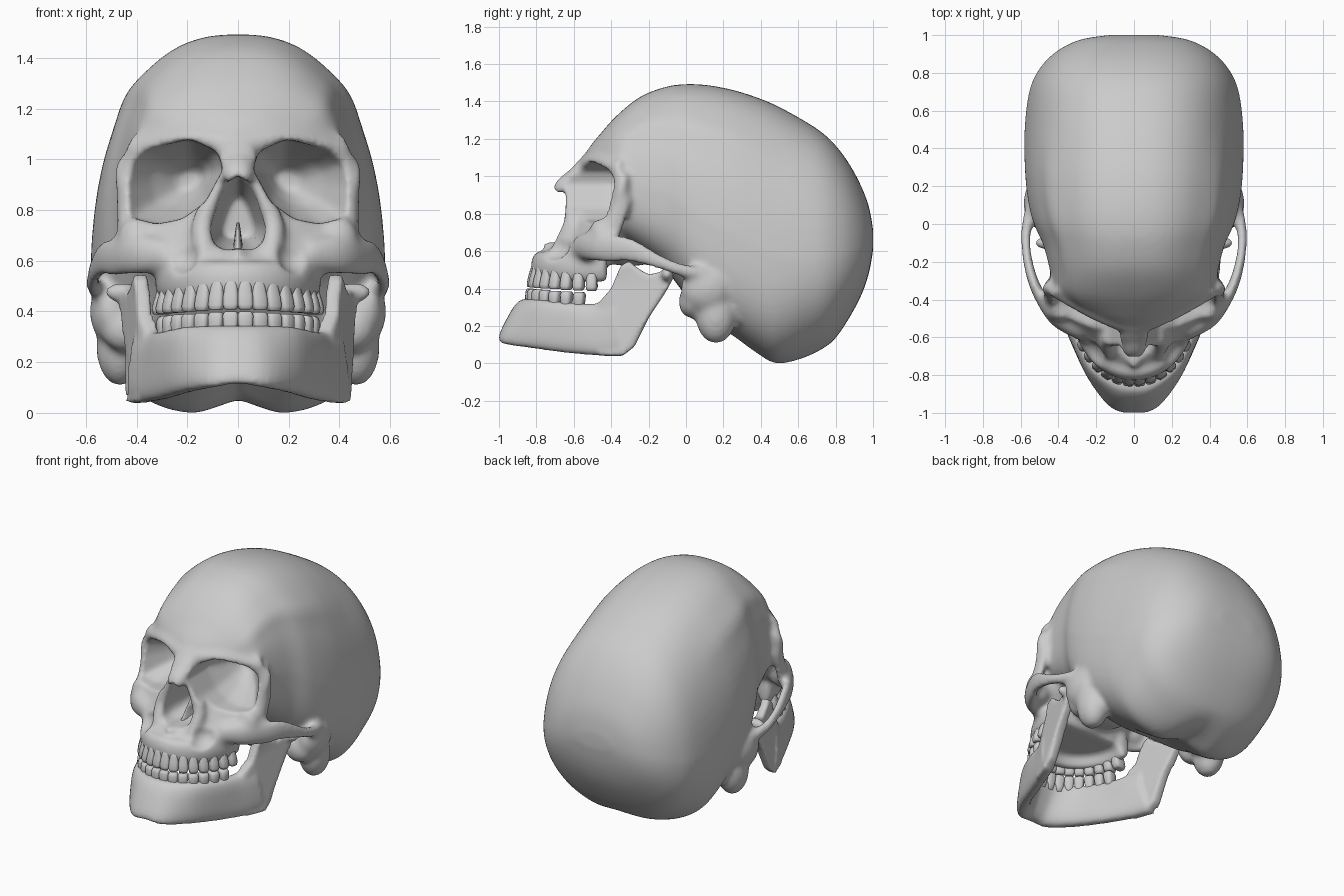
import bpy, bmesh, math
from mathutils import Vector, Matrix

if "Cube" in bpy.data.objects:
    bpy.data.objects.remove(bpy.data.objects["Cube"])

Z = Vector((0, 0, 1))


def spow(v, e):
    return math.copysign(abs(v) ** e, v)


def refine(rows, k=4):
    """Catmull-Rom interpolation between rows of numbers."""
    out = []
    for i in range(len(rows) - 1):
        p = [rows[max(0, min(len(rows) - 1, i + d))] for d in (-1, 0, 1, 2)]
        for j in range(k):
            t = j / k
            out.append(tuple(0.5 * (2 * b + (c - a) * t + (2 * a - 5 * b + 4 * c - d) * t * t
                                    + (3 * b - a - 3 * c + d) * t ** 3) for a, b, c, d in zip(*p)))
    return out + [tuple(rows[-1])]


def ring(c, a, b, n=2.0, count=24):
    """Superellipse around c spanned by the vectors a and b."""
    pts = []
    for i in range(count):
        t = 2 * math.pi * i / count
        pts.append(c + a * spow(math.cos(t), 2 / n) + b * spow(math.sin(t), 2 / n))
    return pts


def loft(bm, rings, mirror=False):
    for sx in ((1, -1) if mirror else (1,)):
        vs = [[bm.verts.new((p[0] * sx, p[1], p[2])) for p in r] for r in rings]
        n = len(vs[0])
        for r0, r1 in zip(vs, vs[1:]):
            for i in range(n):
                bm.faces.new((r0[i], r0[(i + 1) % n], r1[(i + 1) % n], r1[i]))
        bm.faces.new(vs[0][::-1])
        bm.faces.new(vs[-1])


def strap(bm, rows, mirror=False):
    """Sweep an ellipse along a path of (x, y, z, side radius, up radius)."""
    rows = refine(rows)
    rings = []
    for i, r in enumerate(rows):
        t = Vector(rows[min(i + 1, len(rows) - 1)][:3]) - Vector(rows[max(i - 1, 0)][:3])
        side = t.cross(Z).normalized()
        up = side.cross(t).normalized()
        rings.append(ring(Vector(r[:3]), side * r[3], up * r[4]))
    loft(bm, rings, mirror)


def blob(bm, c, r, mirror=False):
    for sx in ((1, -1) if mirror else (1,)):
        m = Matrix.Translation((c[0] * sx, c[1], c[2])) @ Matrix.Diagonal((*r, 1))
        bmesh.ops.create_uvsphere(bm, u_segments=24, v_segments=16, radius=1, matrix=m)


def finish(bm, name):
    bmesh.ops.recalc_face_normals(bm, faces=bm.faces)
    for f in bm.faces:
        f.smooth = True
    me = bpy.data.meshes.new(name)
    bm.to_mesh(me)
    bm.free()
    ob = bpy.data.objects.new(name, me)
    bpy.context.collection.objects.link(ob)
    return ob


def fuse(ob, voxel, smooth):
    m = ob.modifiers.new("fuse", 'REMESH')
    m.mode, m.voxel_size, m.use_smooth_shade = 'VOXEL', voxel, True
    s = ob.modifiers.new("soften", 'SMOOTH')
    s.factor, s.iterations = 0.5, smooth


def ramp(y, a, b):
    return max(0, min(1, (y - a) / (b - a)))


# braincase: y, top, bottom, half width
bm = bmesh.new()
rows = [(-.56, 1.075, .95, .08), (-.52, 1.15, .85, .19), (-.46, 1.225, .75, .31), (-.37, 1.325, .68, .415),
        (-.245, 1.425, .60, .445), (-.11, 1.478, .50, .48), (0, 1.493, .36, .53), (.12, 1.487, .22, .56),
        (.25, 1.462, .14, .575), (.37, 1.425, .05, .58), (.48, 1.38, -.015, .58), (.61, 1.31, .005, .57),
        (.72, 1.24, .06, .55), (.80, 1.165, .135, .515), (.877, 1.06, .25, .455), (.94, .94, .37, .37),
        (.98, .83, .49, .27), (1.001, .71, .61, .13)]
rings = []
for y, zt, zb, w in refine(rows):
    zc, pts = zb + .42 * (zt - zb), []
    fade = ramp(y, .5, .1) * ramp(y, -.5, -.38)     # temporal line
    dip = ramp(y, .78, .53) * ramp(y, .1, .25)      # hollow between the lower lobes
    low = 3.3 - 1.0 * ramp(y, .25, .65)             # fuller sides near the ears
    for i in range(72):
        t = 2 * math.pi * i / 72
        c, s = math.cos(t), math.sin(t)
        if s > 0:
            v = spow(s, 2 / 2.45)
            x = w * spow(c, 2 / 2.45) * (1 - .10 * v + fade * .04 * math.exp(-((v - .68) / .1) ** 2))
            pts.append((x, y, zc + v * (zt - zc)))
        else:
            x, v = w * spow(c, 2 / low), spow(s, 2 / low)
            pts.append((x, y, zc + v * (zc - zb) + .07 * dip * math.exp(-(x / .11) ** 2) * v * v))
    rings.append(pts)
loft(bm, rings)
blob(bm, (0, -.3, .63), (.22, .22, .11))

# face core: z, front, half width, side y, back y, curve powers
rows = [(1.10, -.53, .42, -.36, -.2, 1.2, 1), (1.03, -.575, .455, -.365, -.2, 1.2, 1),
        (.92, -.59, .465, -.375, -.2, 1.2, 1), (.82, -.605, .45, -.41, -.22, 1.2, 1),
        (.74, -.645, .44, -.44, -.26, 1.3, 1), (.66, -.695, .42, -.47, -.33, 1.4, .85),
        (.58, -.77, .34, -.48, -.42, 1.9, .58), (.50, -.80, .31, -.45, -.42, 2, .5)]
rings = []
for z, yf, w, ys, yb, p, q in refine(rows):
    pts = []
    for i in range(29):
        u = math.sin(math.pi * (i / 28 - .5))
        pts.append((w * u, ys - (ys - yf) * max(0, 1 - abs(u) ** p) ** q, z))
    rings.append(pts + [(.6 * w, yb, z), (-.6 * w, yb, z)])
loft(bm, rings)

# brow ridge, nasal bones, sides of the nose, nasal spine
strap(bm, [(-.42, -.36, 1.035, .03, .035), (-.21, -.475, 1.085, .035, .035), (0, -.545, 1.06, .035, .04),
           (.21, -.475, 1.085, .035, .035), (.42, -.36, 1.035, .03, .035)])
strap(bm, [(0, -.53, 1.09, .06, .03), (0, -.60, 1.015, .05, .03), (0, -.66, .96, .06, .035), (0, -.69, .91, .06, .03)])
strap(bm, [(.03, -.57, 1.04, .04, .04), (.06, -.61, .95, .04, .035), (.10, -.605, .85, .045, .035),
           (.14, -.615, .74, .045, .045), (.13, -.68, .60, .04, .045)], True)
blob(bm, (0, -.71, .635), (.03, .06, .03))

# cheekbone with arch, outer rim of the eye socket
blob(bm, (.39, -.455, .68), (.085, .065, .10), True)
strap(bm, [(.27, -.56, .62, .06, .065), (.40, -.505, .625, .045, .08), (.48, -.41, .615, .034, .078),
           (.535, -.30, .605, .028, .068), (.568, -.16, .55, .026, .042), (.57, -.03, .50, .03, .036),
           (.53, .08, .48, .05, .04)], True)
strap(bm, [(.445, -.42, .66, .03, .06), (.452, -.36, .80, .026, .05), (.452, -.335, .92, .026, .05),
           (.425, -.33, 1.01, .03, .04)], True)

# ear region and mastoid
blob(bm, (.50, .11, .40), (.085, .14, .13), True)
blob(bm, (.465, .16, .26), (.095, .11, .155), True)
blob(bm, (.44, .03, .33), (.10, .07, .09), True)

# upper tooth ridge
strap(bm, [(.285 * math.sin(t), -.45 - .335 * math.cos(t), .515, .045, .085)
           for t in (math.radians(a) for a in range(-95, 96, 19))])
skull = finish(bm, "skull")

# cutters for eye sockets, nose opening and cheek hollows
bm = bmesh.new()
eye = [(.06, .96), (.08, 1.03), (.19, 1.08), (.37, 1.035), (.44, .99), (.448, .9), (.42, .77), (.32, .745),
       (.22, .765), (.13, .83)]
loft(bm, [[(.17 + (x - .17) * s, y, .92 + (z - .92) * s) for x, z in eye]
          for y, s in ((-.95, 1), (-.42, 1), (-.36, .86), (-.27, .62), (-.17, .25))], True)
half = [(.045, .90), (.075, .84), (.11, .73), (.098, .665), (.05, .64)]
nose = [(0, .94)] + half + [(0, .65)] + [(-x, z) for x, z in half[::-1]]
loft(bm, [[(x * s, y, .75 + (z - .75) * s) for x, z in nose] for y, s in ((-.95, 1), (-.6, 1), (-.36, .6))])
blob(bm, (.24, -.735, .635), (.09, .12, .09), True)
cutter = finish(bm, "socket_cutter")
fuse(cutter, .015, 3)
cutter.hide_render = True

fuse(skull, .015, 7)
cut = skull.modifiers.new("sockets", 'BOOLEAN')
cut.operation, cut.solver, cut.object = 'DIFFERENCE', 'EXACT', cutter
fuse(skull, .0135, 5)

# nasal septum
bm = bmesh.new()
loft(bm, [ring(Vector((0, -.47, z)), Vector((w, 0, 0)), Vector((0, d, 0)))
          for z, w, d in ((.62, .04, .17), (.66, .018, .13), (.71, .012, .09), (.75, .006, .05))])
finish(bm, "nasal_septum")

# jaw body: lower edge point, upper edge point
bm = bmesh.new()
side = [(.1, -.955, .10, .09, -.84, .345), (.20, -.815, .08, .2, -.765, .34), (.285, -.63, .055, .28, -.62, .325),
        (.36, -.46, .042, .325, -.48, .32), (.405, -.33, .045, .37, -.38, .34)]
rows = [(-r[0], r[1], r[2], -r[3], r[4], r[5]) for r in side[::-1]] + [(0, -.975, .115, 0, -.855, .345)] + side
rows = refine(rows)
rings = []
for i, r in enumerate(rows):
    b, t = Vector(r[:3]), Vector(r[3:])
    d = Vector(rows[min(i + 1, len(rows) - 1)][:3]) - Vector(rows[max(i - 1, 0)][:3])
    rings.append(ring((b + t) / 2, d.cross(Z).normalized() * .048, (t - b) / 2, 3))
loft(bm, rings)

# jaw branch with its two upper tips
prof = [(-.47, .32), (-.40, .40), (-.35, .52), (-.305, .55), (-.26, .51), (-.2, .475), (-.15, .485), (-.1, .50),
        (-.07, .45), (-.115, .37), (-.195, .25), (-.275, .09), (-.34, .038), (-.46, .04), (-.54, .15)]
loft(bm, [[(.386 + .12 * max(0, .3 - z) + .25 * max(0, y + .3) - .45 * max(0, -.36 - y) + o, y, z) for y, z in prof]
          for o in (-.03, .03)], True)
blob(bm, (.455, -.10, .475), (.07, .035, .038), True)
fuse(finish(bm, "lower_jaw"), .012, 8)


def tooth_row(name, count, spread, rx, ry, cy, gum, tip, lean):
    """Teeth set along a half ellipse, from the gum height to the tip height."""
    bm = bmesh.new()
    for i in range(count):
        t = math.radians(spread) * (2 * (i + .5) / count - 1)
        k = abs(t) / (math.pi / 2)
        along = Vector((rx * math.cos(t), ry * math.sin(t), 0)).normalized()
        out = Vector((along.y, -along.x, 0))
        depth = .021 + .022 * k
        c = Vector((rx * math.sin(t), cy - ry * math.cos(t), 0))
        z0, z1 = gum - .02 * k, tip - .025 * k
        loft(bm, [ring(c + out * lean * (1 - f) + Z * (z0 + (z1 - z0) * f), along * .031 * s, out * depth * s, 3.2, 16)
                  for f, s in ((0, .5), (.3, .8), (.6, .98), (.85, 1.02), (.97, .85), (1, .65))])
    finish(bm, name)


tooth_row("upper_teeth", 16, 88, .305, .378, -.455, .545, .41, -.025)
tooth_row("lower_teeth", 14, 80, .29, .365, -.47, .29, .402, .01)
